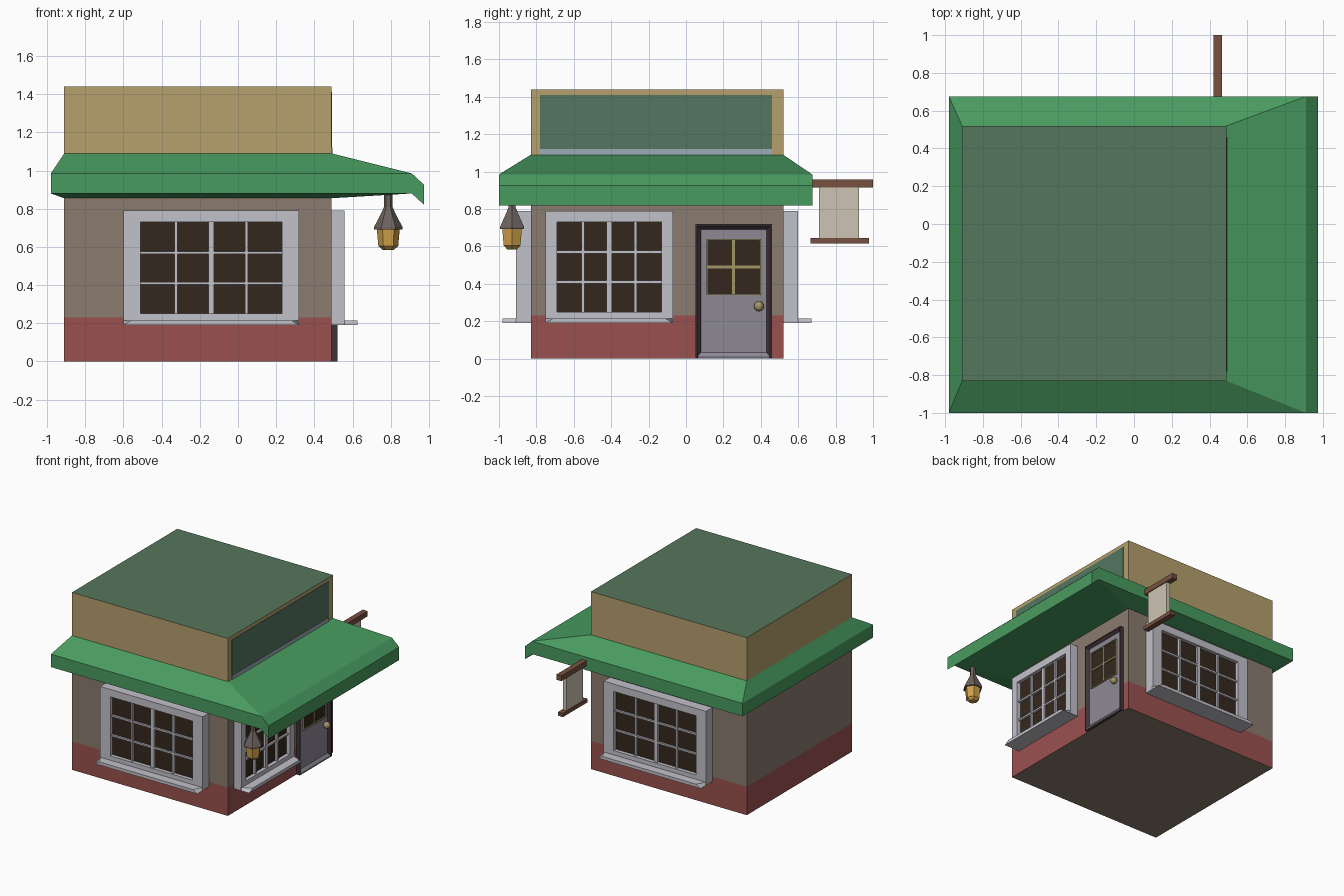
import bpy, bmesh
from math import sin, cos, pi
from mathutils import Matrix, Vector

if "Cube" in bpy.data.objects:
    bpy.data.objects.remove(bpy.data.objects["Cube"])


def mat(name, r, g, b):
    m = bpy.data.materials.new(name)
    m.diffuse_color = [(c / 255) ** 2.2 for c in (r, g, b)] + [1]
    m.use_nodes = True
    m.node_tree.nodes["Principled BSDF"].inputs["Base Color"].default_value = m.diffuse_color
    return m


BRICK = mat("brick_red", 152, 82, 80)
WALL = mat("wall_brown", 138, 122, 110)
TAN = mat("parapet_tan", 180, 158, 108)
GREEN = mat("awning_green", 74, 154, 96)
ROOF = mat("roof_green", 86, 118, 92)
PANEL = mat("panel_green", 84, 118, 98)
TRIM = mat("trim_grey", 192, 192, 200)
STRIP = mat("strip_blue", 155, 170, 182)
GLASS = mat("dark_glass", 56, 44, 35)
DOOR = mat("door_grey", 140, 136, 148)
DARK = mat("door_frame_dark", 66, 54, 58)
WOOD = mat("wood", 118, 82, 66)
BOARD = mat("sign_board", 204, 195, 178)
METAL = mat("lantern_metal", 108, 98, 95)
AMBER = mat("lantern_glass", 205, 160, 76)
BRASS = mat("brass", 160, 147, 102)


def loft(name, rings, mats, cap0, cap1, M=Matrix()):
    """Closed skin through rings of equal size, one material per band."""
    slots = list(dict.fromkeys([*mats, cap0, cap1]))
    bm = bmesh.new()
    vs = [[bm.verts.new(M @ Vector(p)) for p in r] for r in rings]
    n = len(rings[0])

    def face(v, m):
        bm.faces.new(v).material_index = slots.index(m)
    for a, b, m in zip(vs, vs[1:], mats):
        for i in range(n):
            j = (i + 1) % n
            face((a[i], a[j], b[j], b[i]), m)
    face(vs[0], cap0)
    face(vs[-1], cap1)
    bmesh.ops.recalc_face_normals(bm, faces=bm.faces)
    me = bpy.data.meshes.new(name)
    bm.to_mesh(me)
    bm.free()
    for m in slots:
        me.materials.append(m)
    ob = bpy.data.objects.new(name, me)
    bpy.context.collection.objects.link(ob)
    return ob


def rect(x0, x1, y0, y1, z):
    return [(x0, y0, z), (x1, y0, z), (x1, y1, z), (x0, y1, z)]


def box(name, x0, x1, y0, y1, z0, z1, m, M=Matrix()):
    return loft(name, [rect(x0, x1, y0, y1, z0), rect(x0, x1, y0, y1, z1)], [m], m, m, M)


def wall_space(origin, u, out):
    """Local axes on a wall: along it, up, outward."""
    M = Matrix((u, (0, 0, 1), out)).transposed().to_4x4()
    M.translation = origin
    return M


FRONT = wall_space((0, -.83, 0), (1, 0, 0), (0, -1, 0))
BACK = wall_space((0, .52, 0), (-1, 0, 0), (0, 1, 0))
RIGHT = wall_space((.49, 0, 0), (0, 1, 0), (1, 0, 0))

# Body: brick base, plaster wall, parapet, flat roof
BODY = (-.91, .49, -.83, .52)
loft("building_body", [rect(*BODY, z) for z in (0, .23, 1.09, 1.44)],
     [BRICK, WALL, TAN], WALL, ROOF)
box("parapet_panel", -.78, .46, 1.12, 1.41, -.01, .003, PANEL, RIGHT)
box("parapet_strip", -.78, .46, 1.08, 1.12, -.01, .006, STRIP, RIGHT)

# Awning skirt around the body, with a drooping flap on the right
EAVE = (-.98, .91, -1.0, .675)
awning = loft("awning", [rect(*BODY, 1.09), rect(*EAVE, .985), rect(*EAVE, .88),
                         rect(*BODY, .855)], [GREEN] * 3, GREEN, GREEN)
bm = bmesh.new()
bm.from_mesh(awning.data)
edge = [f for f in bm.faces if f.normal.x > .99 and f.calc_center_median().x > .9]
new = bmesh.ops.extrude_discrete_faces(bm, faces=edge)["faces"]
bmesh.ops.translate(bm, verts=new[0].verts[:], vec=(.065, 0, -.06))
bmesh.ops.remove_doubles(bm, verts=bm.verts, dist=1e-4)
bm.to_mesh(awning.data)
bm.free()


# Windows: frame with recessed glass, glazing bars and sill
def window(name, u0, u1, side, d, M):
    z0, z1, a, b, c, e = .19, .79, u0 + side, u1 - side, .25, .73
    loft(name + "_frame", [rect(u0, u1, z0, z1, -.01), rect(u0, u1, z0, z1, d),
                           rect(a, b, c, e, d), rect(a, b, c, e, d - .03)],
         [TRIM] * 3, TRIM, GLASS, M)
    for i, w in ((1, .008), (2, .015), (3, .008)):
        u = a + (b - a) * i / 4
        box(f"{name}_upright_{i}", u - w, u + w, c, e, d - .035, d - .012, TRIM, M)
    for i in (1, 2):
        z = c + (e - c) * i / 3
        box(f"{name}_crossbar_{i}", a, b, z - .007, z + .007, d - .035, d - .014, TRIM, M)
    o, t = d + .07, .04
    loft(name + "_sill",
         [[(u0, z0, d - .01), (u1, z0, d - .01), (u1, z0, o), (u0, z0, o)],
          [(u0, .215, d - .01), (u1, .215, d - .01), (u1 - t, .215, o), (u0 + t, .215, o)]],
         [TRIM], TRIM, TRIM, M)


window("front_window", -.60, .32, .09, .08, FRONT)
window("back_window", -.32, .60, .09, .08, BACK)
window("right_window", -.75, -.07, .06, .067, RIGHT)

# Door: dark surround, leaf, small window and knob
loft("door_surround", [rect(.05, .46, 0, .72, -.01), rect(.05, .46, 0, .72, .03),
                       rect(.06, .45, 0, .71, .03), rect(.08, .43, 0, .69, .012)],
     [DARK] * 3, DARK, DOOR, RIGHT)
loft("door_threshold", [rect(.06, .45, 0, .05, 0), rect(.065, .445, 0, .01, .03)],
     [DOOR], DOOR, DOOR, RIGHT)
loft("door_window", [rect(.11, .40, .34, .64, 0), rect(.11, .40, .34, .64, .026),
                     rect(.118, .392, .348, .632, .026), rect(.118, .392, .348, .632, .016)],
     [BRASS] * 3, BRASS, GLASS, RIGHT)
box("door_window_upright", .247, .263, .345, .635, .01, .024, BRASS, RIGHT)
box("door_window_crossbar", .115, .395, .483, .497, .01, .024, BRASS, RIGHT)
bpy.ops.mesh.primitive_uv_sphere_add(segments=16, ring_count=8, radius=.027,
                                     location=(.525, .39, .28))
knob = bpy.context.object
knob.name = "door_knob"
knob.data.materials.append(BRASS)
bpy.ops.object.shade_smooth()

# Six-sided lantern under the awning corner
profile = [(.022, .885), (.022, .81), (.035, .78), (.074, .705), (.074, .692),
           (.06, .692), (.058, .66), (.056, .605), (.03, .585)]
profile[6:8] = [(.052, .605)]
loft("lantern", [[(.787 + r * cos(i * pi / 3), -.93 + r * sin(i * pi / 3), z)
                  for i in range(6)] for r, z in profile],
     [METAL] * 5 + [AMBER] * 2, METAL, AMBER)

# Hanging sign on the back
box("sign_beam", .42, .465, .52, 1.0, .915, .957, WOOD)
box("sign_board", .427, .458, .71, .925, .64, .92, BOARD)
box("sign_bottom_rail", .42, .465, .665, .978, .615, .645, WOOD)
